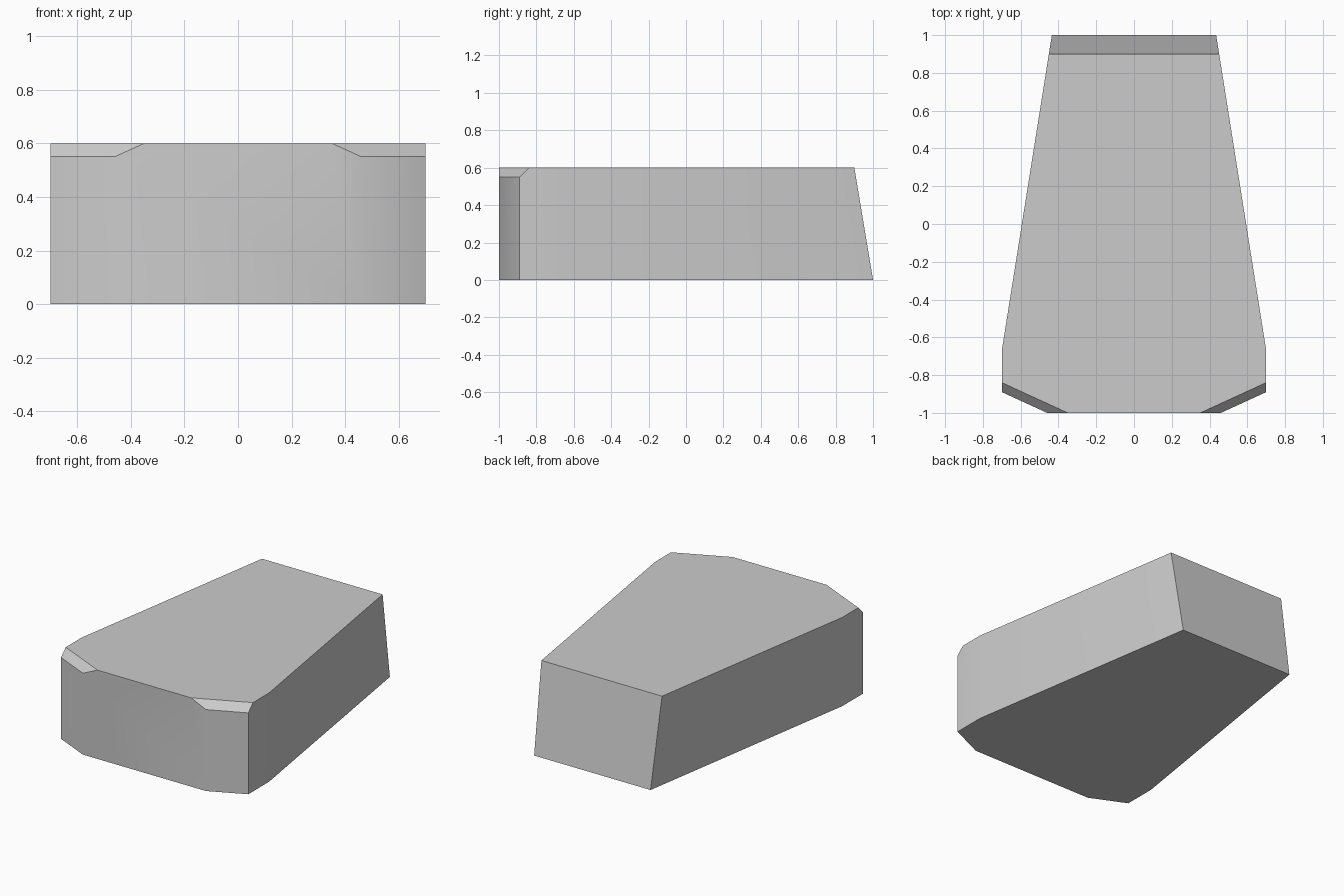
import bpy, bmesh, math
from mathutils import Vector

cube = bpy.data.objects.get("Cube")
if cube:
    bpy.data.objects.remove(cube, do_unlink=True)

HEIGHT = 0.6

# Plain grey surface
grey = bpy.data.materials.new("plain grey")
grey.use_nodes = True
colour = (0.6, 0.6, 0.6, 1)
grey.diffuse_color = colour
grey.node_tree.nodes["Principled BSDF"].inputs["Base Color"].default_value = colour


def slice_off(bm, point, normal):
    """Cut away everything beyond a plane and close the opening."""
    cut = bmesh.ops.bisect_plane(
        bm, geom=bm.verts[:] + bm.edges[:] + bm.faces[:], dist=0.0001,
        plane_co=point, plane_no=normal.normalized(), clear_outer=True)
    edges = [e for e in cut["geom_cut"] if isinstance(e, bmesh.types.BMEdge)]
    edges = [e for e in bm.edges if e in edges or e.is_boundary]
    bmesh.ops.holes_fill(bm, edges=edges, sides=0)


# Tapered plan outline, right half mirrored to the left
half = [(0.46, -1), (0.70, -0.89), (0.70, -0.67), (0.435, 1)]
outline = half + [(-x, y) for x, y in reversed(half)]
bm = bmesh.new()
base = bm.faces.new([bm.verts.new((x, y, 0)) for x, y in outline])
raised = bmesh.ops.extrude_face_region(bm, geom=[base], use_keep_orig=True)
top_verts = [v for v in raised["geom"] if isinstance(v, bmesh.types.BMVert)]
bmesh.ops.translate(bm, verts=top_verts, vec=(0, 0, HEIGHT))
bmesh.ops.recalc_face_normals(bm, faces=bm.faces)

# Sloping back
slice_off(bm, Vector((0, 1, 0)), Vector((0, HEIGHT, 0.1)))

# Bevelled upper front corners
for side in (1, -1):
    slice_off(bm, Vector((side * 0.46, -1, 0.55)),
              Vector((side * 0.0055, -0.012, 0.0121)))

bmesh.ops.remove_doubles(bm, verts=bm.verts, dist=0.0005)
bmesh.ops.recalc_face_normals(bm, faces=bm.faces)

mesh = bpy.data.meshes.new("tapered_block")
bm.to_mesh(mesh)
bm.free()
mesh.materials.append(grey)
block = bpy.data.objects.new("tapered_block", mesh)
bpy.context.collection.objects.link(block)

# Soft shading across the shallow corners
bpy.ops.object.select_all(action="DESELECT")
block.select_set(True)
bpy.context.view_layer.objects.active = block
bpy.ops.object.shade_smooth_by_angle(angle=math.radians(30))
